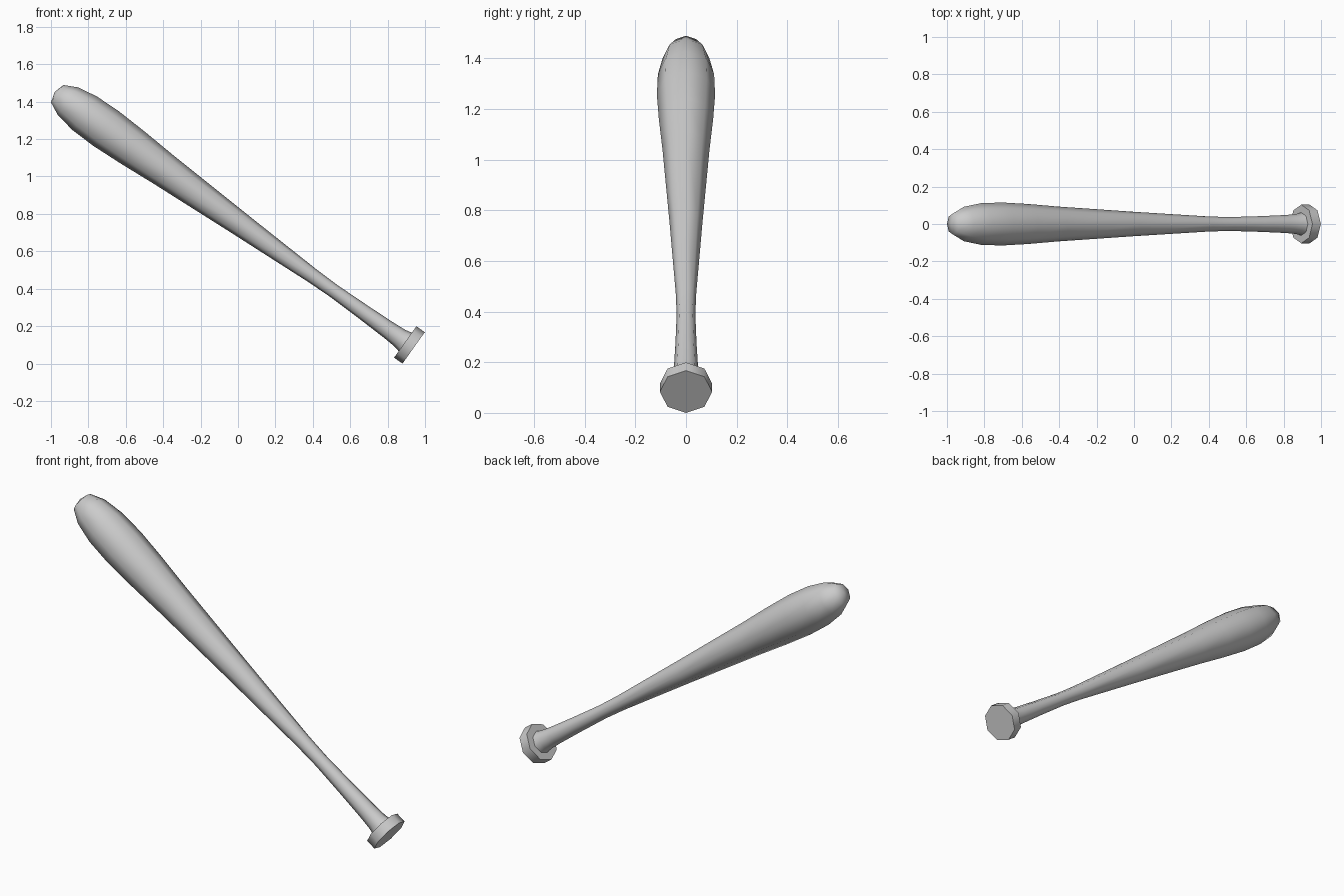
import bpy, bmesh
from math import sin, cos, pi
from mathutils import Vector

if "Cube" in bpy.data.objects:
    bpy.data.objects.remove(bpy.data.objects["Cube"])

SIDES = 8
base = Vector((0.939, 0, 0.0835))
tip = Vector((-0.967, 0, 1.443))
axis = (tip - base).normalized()
side = Vector((0, 1, 0))
up = side.cross(axis).normalized()


def lathe(name, profile):
    """Revolve (distance along axis, radius) pairs around the tilted axis."""
    bm = bmesh.new()
    rings = []
    for s, r in profile:
        c = base + axis * s
        if r == 0:
            rings.append([bm.verts.new(c)] * SIDES)
        else:
            rings.append([bm.verts.new(c + r * (side * cos(2 * pi * i / SIDES) + up * sin(2 * pi * i / SIDES)))
                          for i in range(SIDES)])
    for a, b in zip(rings, rings[1:]):
        for i in range(SIDES):
            j = (i + 1) % SIDES
            bm.faces.new(list(dict.fromkeys((a[i], a[j], b[j], b[i]))))
    bmesh.ops.recalc_face_normals(bm, faces=bm.faces)
    mesh = bpy.data.meshes.new(name)
    bm.to_mesh(mesh)
    bm.free()
    ob = bpy.data.objects.new(name, mesh)
    bpy.context.collection.objects.link(ob)
    bpy.ops.object.select_all(action='DESELECT')
    ob.select_set(True)
    bpy.context.view_layer.objects.active = ob
    bpy.ops.object.shade_smooth_by_angle(angle=0.9)


# Knob, flared grip, taper, barrel and shallow domed end in one profile
lathe("bat", [(0, 0), (0, 0.103), (0.055, 0.103), (0.055, 0.061), (0.09, 0.053),
              (0.16, 0.048), (0.32, 0.042), (0.52, 0.037), (0.66, 0.040),
              (1.15, 0.065), (1.65, 0.093), (1.85, 0.107), (2.02, 0.115),
              (2.16, 0.111), (2.27, 0.092), (2.341, 0.057), (2.357, 0)])
